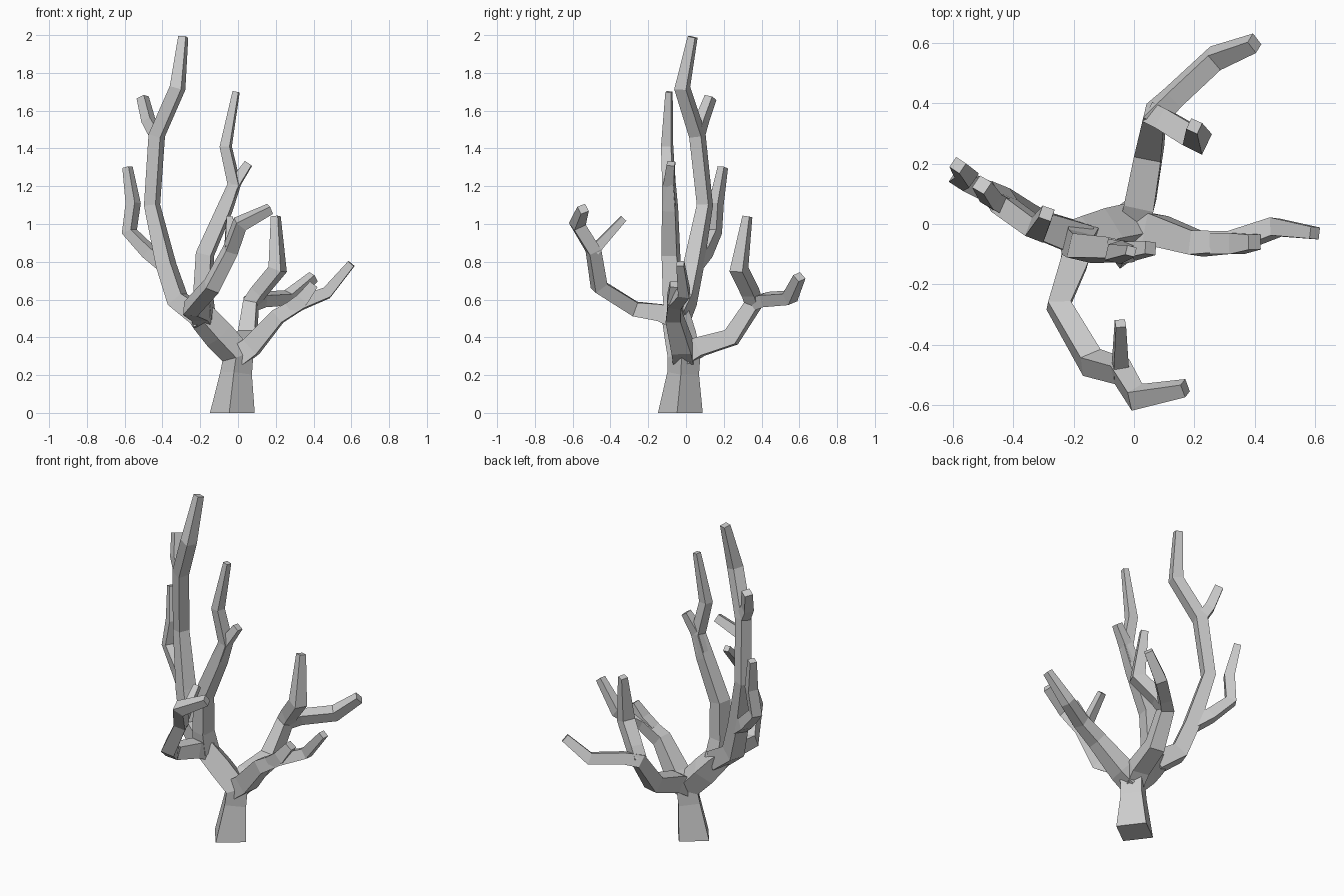
import bpy
import bmesh
from mathutils import Vector

default_cube = bpy.data.objects.get("Cube")
if default_cube:
    bpy.data.objects.remove(default_cube, do_unlink=True)

# One plain grey for the whole tree
GREY = (0.6, 0.6, 0.6, 1.0)
bark = bpy.data.materials.new("bark_grey")
bark.use_nodes = True
bark.diffuse_color = GREY
shader = next(n for n in bark.node_tree.nodes if n.type == "BSDF_PRINCIPLED")
shader.inputs["Base Color"].default_value = GREY


def tangents(points):
    """Average direction of travel at every point of a path."""
    steps = [(b - a).normalized() for a, b in zip(points, points[1:])]
    inner = [(a + b).normalized() for a, b in zip(steps, steps[1:])]
    return [steps[0]] + inner + [steps[-1]]


def limb(name, path, on_ground=False):
    """Sweep a tapering square section along (x, y, z, half width) points."""
    points = [Vector(p[:3]) for p in path]
    directions = tangents(points)
    side = directions[0].cross(Vector((0, 0, 1))).normalized()
    previous = directions[0]
    bm = bmesh.new()
    rings = []
    for point, direction, station in zip(points, directions, path):
        half = station[3]
        side = previous.rotation_difference(direction) @ side
        side = (side - direction * side.dot(direction)).normalized()
        up = direction.cross(side)
        previous = direction
        corners = (side + up, up - side, -side - up, side - up)
        rings.append([bm.verts.new(point + half * c) for c in corners])
    if on_ground:
        for vert in rings[0]:
            vert.co.z = 0

    # Side walls between neighbouring rings, then the two end caps
    for low, high in zip(rings, rings[1:]):
        for i in range(4):
            j = (i + 1) % 4
            bm.faces.new((low[i], low[j], high[j], high[i]))
    bm.faces.new(reversed(rings[0]))
    bm.faces.new(rings[-1])
    bmesh.ops.recalc_face_normals(bm, faces=bm.faces[:])

    mesh = bpy.data.meshes.new(name)
    bm.to_mesh(mesh)
    bm.free()
    mesh.materials.append(bark)
    obj = bpy.data.objects.new(name, mesh)
    bpy.context.scene.collection.objects.link(obj)
    return obj


# Shared fork positions where limbs meet
crotch = (0, -0.01, 0.3)
hub = (-0.18, -0.05, 0.5)
north_fork = (0.07, 0.36, 0.58)
east_fork = (0.33, -0.06, 0.58)
south_fork = (-0.04, -0.49, 0.86)
tall_low_fork = (-0.38, 0.04, 0.78)
tall_high_fork = (-0.43, 0.06, 1.47)
centre_fork = (-0.02, -0.09, 1.21)

# Trunk, leaning over into the hub on the right-hand side
limb("trunk", [
    (-0.03, -0.03, 0, 0.085), (-0.01, -0.015, 0.21, 0.06),
    (*crotch, 0.062), (-0.1, -0.03, 0.41, 0.06), (*hub, 0.055),
    (-0.22, -0.05, 0.54, 0.045),
], on_ground=True)

# East limb and its twig
limb("east_limb", [
    (*crotch, 0.055), (0.07, -0.02, 0.35, 0.052), (0.21, -0.065, 0.51, 0.04),
    (*east_fork, 0.034), (0.47, -0.01, 0.635, 0.03), (0.6, -0.03, 0.79, 0.02),
])
limb("east_twig", [
    (0.27, -0.065, 0.55, 0.034), (0.34, -0.065, 0.6, 0.035),
    (0.4, -0.06, 0.68, 0.025),
])

# North limb and its upright
limb("north_limb", [
    (*crotch, 0.05), (0.02, 0.07, 0.35, 0.05), (0.05, 0.24, 0.4, 0.045),
    (*north_fork, 0.038), (0.13, 0.42, 0.6, 0.033),
    (0.27, 0.55, 0.61, 0.033), (0.4, 0.6, 0.72, 0.024),
])
limb("north_upright", [
    (*north_fork, 0.036), (0.11, 0.34, 0.64, 0.036),
    (0.21, 0.28, 0.76, 0.038), (0.2, 0.325, 1.04, 0.02),
])

# South limb and its twig
limb("south_limb", [
    (*hub, 0.05), (-0.2, -0.13, 0.53, 0.045), (-0.25, -0.27, 0.55, 0.038),
    (-0.14, -0.46, 0.67, 0.038), (*south_fork, 0.034),
    (0.01, -0.575, 1.0, 0.034), (0.17, -0.545, 1.08, 0.023),
])
limb("south_twig", [
    (*south_fork, 0.03), (-0.045, -0.46, 0.89, 0.025),
    (-0.045, -0.33, 1.03, 0.017),
])

# Central limb and its twig
limb("centre_limb", [
    (*hub, 0.052), (-0.185, -0.07, 0.62, 0.044), (-0.175, -0.08, 0.84, 0.041),
    (-0.07, -0.085, 1.08, 0.036), (*centre_fork, 0.03),
    (-0.065, -0.1, 1.41, 0.027), (-0.01, -0.09, 1.7, 0.016),
])
limb("centre_twig", [
    (-0.06, -0.085, 1.11, 0.033), (*centre_fork, 0.029),
    (0.055, -0.08, 1.32, 0.021),
])

# Tallest limb with a low side limb and a high twig
limb("tall_limb", [
    (*hub, 0.055), (-0.32, 0, 0.6, 0.047), (*tall_low_fork, 0.042),
    (-0.455, 0.1, 1.1, 0.033), (*tall_high_fork, 0.034),
    (-0.32, -0.02, 1.72, 0.033), (-0.29, 0.035, 1.99, 0.021),
])
limb("tall_side_limb", [
    (*tall_low_fork, 0.036), (-0.47, 0.1, 0.85, 0.033),
    (-0.575, 0.15, 0.96, 0.03), (-0.555, 0.16, 1.11, 0.029),
    (-0.585, 0.195, 1.3, 0.02),
])
limb("tall_twig", [
    (*tall_high_fork, 0.03), (-0.475, 0.085, 1.55, 0.028),
    (-0.505, 0.13, 1.67, 0.024),
])
